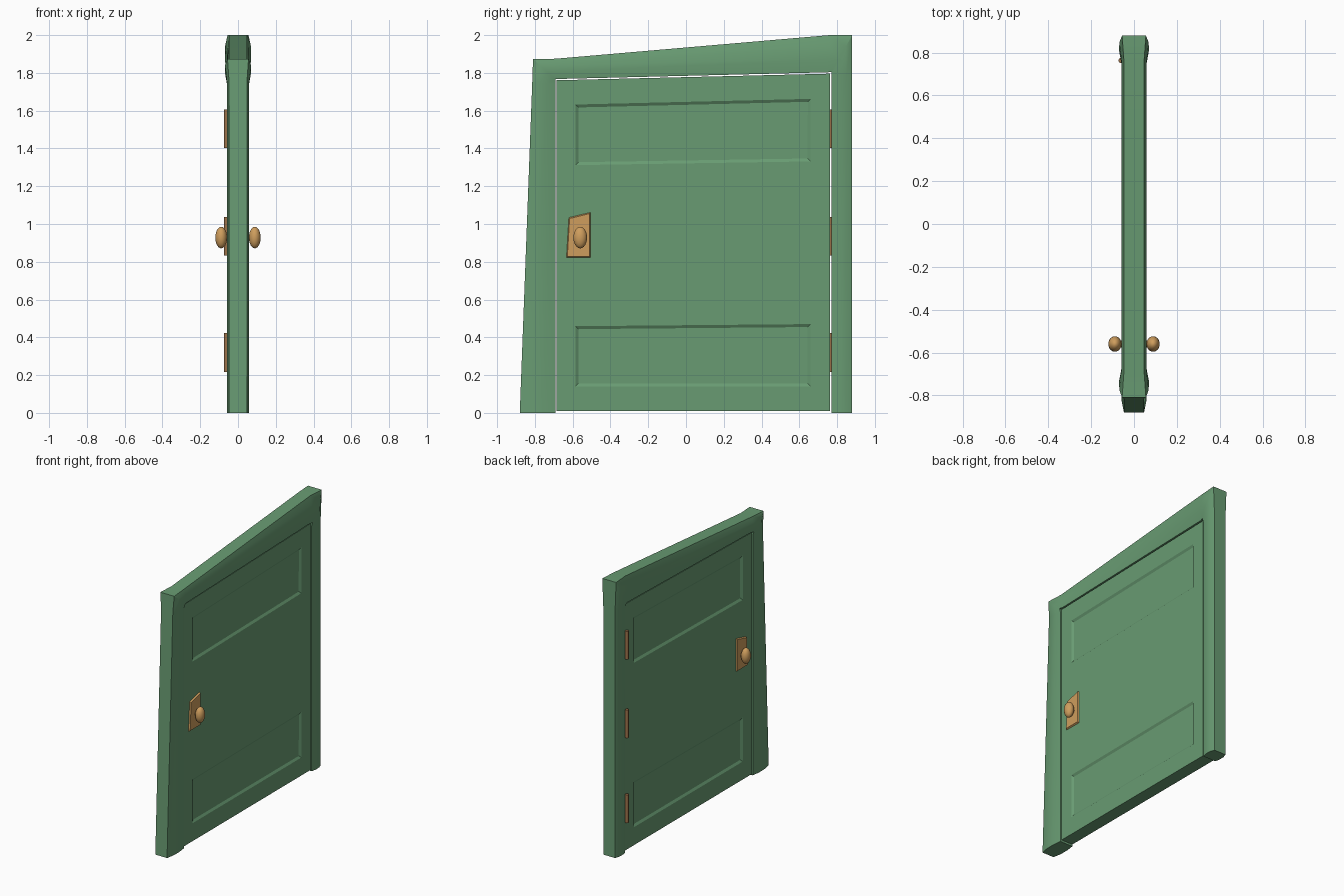
import bpy, bmesh, math
from mathutils import Vector, Matrix

if "Cube" in bpy.data.objects:
    bpy.data.objects.remove(bpy.data.objects["Cube"])


def material(name, rgb):
    m = bpy.data.materials.new(name)
    m.diffuse_color = (*rgb, 1)
    m.use_nodes = True
    m.node_tree.nodes["Principled BSDF"].inputs["Base Color"].default_value = m.diffuse_color
    return m


GREEN = material("green_paint", (0.14, 0.33, 0.17))
BRASS = material("brass", (0.62, 0.34, 0.11))
BRONZE = material("hinge_metal", (0.34, 0.17, 0.07))


def finish(name, bm, mat, angle=None):
    bmesh.ops.recalc_face_normals(bm, faces=bm.faces[:])
    mesh = bpy.data.meshes.new(name)
    bm.to_mesh(mesh)
    bm.free()
    mesh.materials.append(mat)
    ob = bpy.data.objects.new(name, mesh)
    bpy.context.collection.objects.link(ob)
    if angle:
        bpy.ops.object.select_all(action='DESELECT')
        ob.select_set(True)
        bpy.context.view_layer.objects.active = ob
        bpy.ops.object.shade_smooth_by_angle(angle=math.radians(angle))
    return ob


# Frame: moulding profile (fraction inward, half depth) swept round the opening,
# swelling at the two mitred corners
PROFILE = [(0, 0.047), (0.3, 0.058), (0.65, 0.059), (1, 0.051)]
SECTIONS = [  # outer (y, z), inner (y, z), depth scale
    ((-0.88, 0), (-0.692, 0), 1),
    ((-0.814, 1.75), (-0.692, 1.74), 1),
    ((-0.81, 1.873), (-0.692, 1.767), 1.18),
    ((-0.69, 1.875), (-0.67, 1.768), 1),
    ((0.76, 2.0), (0.745, 1.803), 1),
    ((0.88, 2.0), (0.77, 1.804), 1.18),
    ((0.88, 1.79), (0.77, 1.78), 1),
    ((0.88, 0), (0.77, 0), 1),
]
bm = bmesh.new()
rings = []
for outer, inner, s in SECTIONS:
    pts = [(f, x) for f, x in PROFILE] + [(f, -x) for f, x in reversed(PROFILE)]
    ring = []
    for f, x in pts:
        p = Vector(outer).lerp(Vector(inner), f)
        ring.append(bm.verts.new((x * s, p.x, p.y)))
    rings.append(ring)
for a, b in zip(rings, rings[1:]):
    for i in range(8):
        j = (i + 1) % 8
        bm.faces.new((a[i], a[j], b[j], b[i]))
bm.faces.new(rings[0])
bm.faces.new(rings[-1])
finish("door_frame", bm, GREEN, 30)

# Door leaf: slanted grid slab with two sunken panels on each side
T = 0.046
YS = [-0.686, -0.585, 0.66, 0.763]
ZS = [(0.01, 0.01), (0.14, 0.14), (0.458, 0.471), (1.31, 1.333),
      (1.63, 1.665), (1.761, 1.796)]
bm = bmesh.new()
grid = [[bm.verts.new((-T, y, a + (b - a) * (y + 0.686) / 1.449)) for y in YS]
        for a, b in ZS]
for r in range(len(ZS) - 1):
    for c in range(len(YS) - 1):
        bm.faces.new((grid[r][c], grid[r][c + 1], grid[r + 1][c + 1], grid[r + 1][c]))
ext = bmesh.ops.extrude_face_region(bm, geom=bm.faces[:], use_keep_orig=True)
bmesh.ops.translate(bm, vec=(2 * T, 0, 0),
                    verts=[g for g in ext["geom"] if isinstance(g, bmesh.types.BMVert)])
bmesh.ops.recalc_face_normals(bm, faces=bm.faces[:])
panels = [f for f in bm.faces
          if abs(f.normal.x) > 0.9 and abs(f.calc_center_median().y) < 0.2
          and (0.2 < f.calc_center_median().z < 0.4 or f.calc_center_median().z > 1.35)
          and f.calc_center_median().z < 1.6]
bmesh.ops.inset_individual(bm, faces=panels, thickness=0.022, depth=-0.01)
finish("door_leaf", bm, GREEN)

# Handle plates and knobs on both sides
PLATE = [(-0.635, 0.82), (-0.505, 0.82), (-0.505, 1.064), (-0.622, 1.036)]
for side, label in ((1, "right"), (-1, "left")):
    bm = bmesh.new()
    base = [bm.verts.new((side * (T - 0.004), y, z)) for y, z in PLATE]
    face = [bm.verts.new((side * (T + 0.01), -0.565 + (y + 0.565) * 0.9,
                          0.935 + (z - 0.935) * 0.93)) for y, z in PLATE]
    for i in range(4):
        j = (i + 1) % 4
        bm.faces.new((base[i], base[j], face[j], face[i]))
    bm.faces.new(base)
    bm.faces.new(face)
    finish("handle_plate_" + label, bm, BRASS)

    bm = bmesh.new()
    bmesh.ops.create_uvsphere(
        bm, u_segments=20, v_segments=12, radius=1,
        matrix=Matrix.Translation((side * 0.089, -0.56, 0.928))
        @ Matrix.Diagonal((0.031, 0.036, 0.057, 1)))
    bmesh.ops.create_cone(
        bm, cap_ends=True, segments=16, radius1=0.016, radius2=0.016, depth=0.04,
        matrix=Matrix.Translation((side * 0.065, -0.56, 0.928))
        @ Matrix.Rotation(math.pi / 2, 4, 'Y'))
    finish("knob_" + label, bm, BRASS, 50)

# Hinges
for i, z in enumerate((0.32, 0.935, 1.505)):
    bm = bmesh.new()
    bmesh.ops.create_cone(bm, cap_ends=True, segments=8, radius1=0.012, radius2=0.012,
                          depth=0.205, matrix=Matrix.Translation((-0.061, 0.763, z)))
    finish("hinge_%d" % (i + 1), bm, BRONZE, 50)
